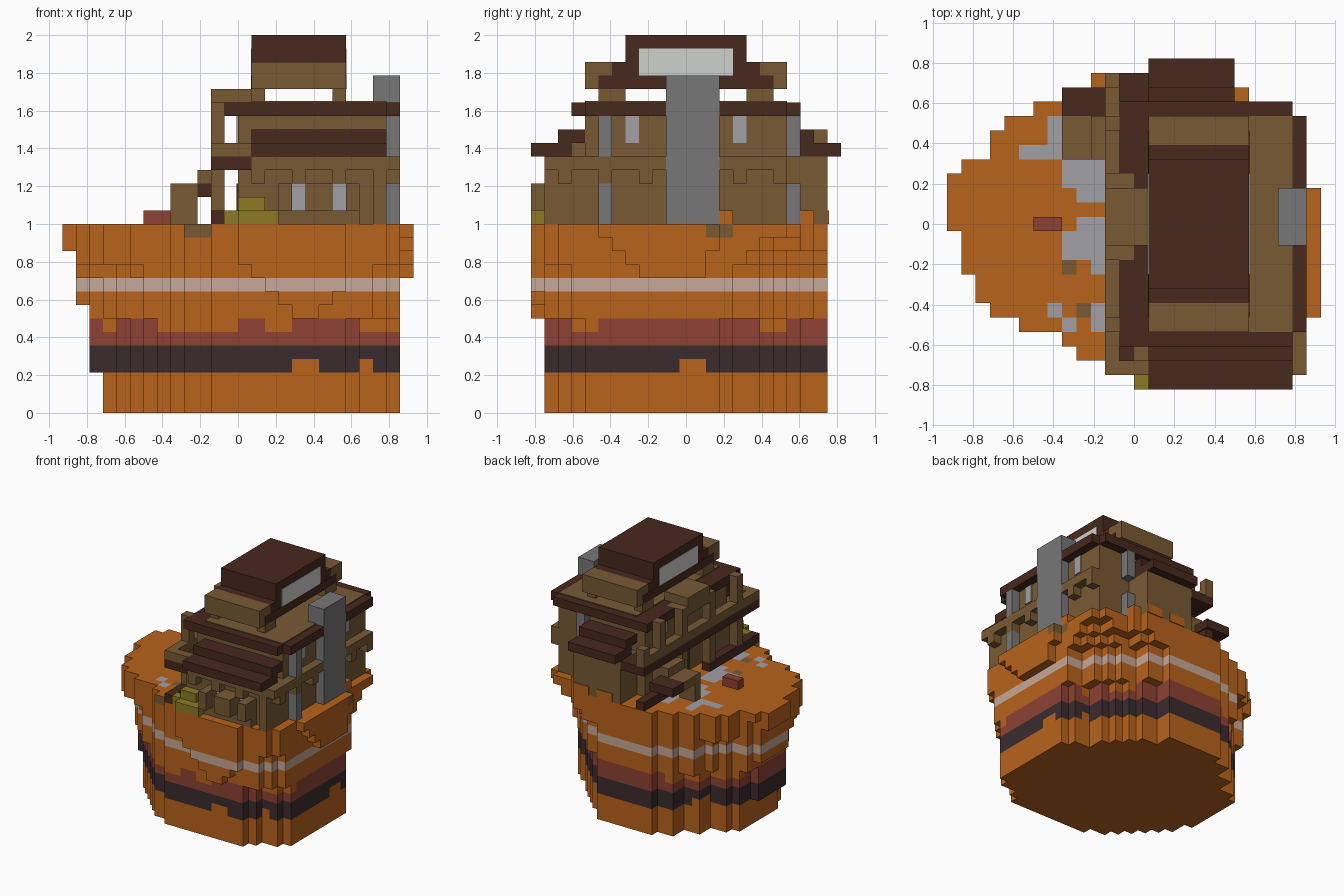
import bpy, bmesh, math

cube = bpy.data.objects.get("Cube")
if cube:
    bpy.data.objects.remove(cube, do_unlink=True)

V = 1 / 14  # size of one block


def linear(c):
    c /= 255
    return c / 12.92 if c < 0.04045 else ((c + 0.055) / 1.055) ** 2.4


def material(name, code):
    mat = bpy.data.materials.new(name)
    col = [linear(b) for b in bytes.fromhex(code)] + [1]
    mat.diffuse_color = col
    mat.use_nodes = True
    mat.node_tree.nodes["Principled BSDF"].inputs["Base Color"].default_value = col
    return mat


CLAY = material("orange clay", "b8631c")
WOOD = material("brown wood", "785a34")
DARK = material("dark wood", "48291e")
STONE = material("grey stone", "777777")
PALE = material("light grey", "a0a0a6")
SAND = material("beige band", "c6a897")
RED = material("red clay", "8e4234")
COAL = material("charcoal band", "3b2b2e")
BUSH = material("olive leaves", "8c7b25")
GLASS = material("pale panel", "cfd1cf")


def finish(bm, name, mats):
    mesh = bpy.data.meshes.new(name)
    bm.to_mesh(mesh)
    bm.free()
    for m in mats:
        mesh.materials.append(m)
    ob = bpy.data.objects.new(name, mesh)
    bpy.context.collection.objects.link(ob)


def box(name, mat, xs, ys, zs):
    """Box between block coordinates."""
    bm = bmesh.new()
    bmesh.ops.create_cube(bm, size=1)
    for v in bm.verts:
        for i, (lo, hi) in enumerate((xs, ys, zs)):
            v.co[i] = (hi if v.co[i] > 0 else lo) * V
    finish(bm, name, [mat])


# --- rock: terrace outline, trimmed by side and corner limits in lower layers
NORTH = [3, 4, 4, 6, 7, 7, 8, 8, 9, 9] + [10] * 10 + [9, 8, 8, 8, 7, 2]
SOUTH = [0, -3, -5, -6, -6, -7, -7, -7, -8, -9, -9] + [-10] * 2 + [-11] * 8 + [-10] * 3 + [-9, -6]
# layer top: west, north-east, south-west, north-west, south-east limits
LIMITS = {3: (-10, 13, -13, 14, 18), 7: (-11, 13, -13, 14, 18), 10: (-12, 14, -14, 15, 19),
          11: (-12, 14, -15, 15, 19), 12: (-12, 15, -16, 16, 20), 13: (-13, 17, -17, 16, 21)}


def noise(x, y, z):
    return math.sin(x * 12.9 + y * 78.2 + z * 37.7) * 43758.5 % 1


def solid(x, y, z):
    """Whether the rock fills a block; corners are ragged."""
    lo, hi = SOUTH[x + 13], NORTH[x + 13]
    if x == 12:
        if z < 10:
            return False
        lo, hi = lo + 13 - z, hi - (z < 12)
    if not lo <= y <= hi:
        return False
    if z == 13:
        return True
    if y == -11 and abs(x - 4.5) > z - 6.5:
        return False
    west, ne, sw, nw, se = LIMITS[min(top for top in LIMITS if top > z)]
    if z == 7:
        west += 1
    rough = noise(x, y, 0) < 0.3
    return (x >= west and x + y <= ne - rough and x + y >= sw + rough
            and y - x <= nw - rough and x - y <= se - rough)


blocks = {(x, y, z) for x in range(-13, 13) for y in range(-11, 11)
          for z in range(14) if solid(x, y, z)}

# gravel patches on the terrace: first x, last x, first y, last y
GRAVEL = [(-6, -6, 6, 7), (-8, -6, 5, 5), (-5, -5, 3, 4), (-4, -3, 2, 4), (-3, -3, 5, 7),
          (-4, -4, 0, 0), (-5, -4, -2, -1), (-3, -3, -3, 0), (-6, -6, -6, -6),
          (-5, -5, -7, -7), (-3, -3, -7, -6)]
ROCK = [CLAY, SAND, RED, COAL, PALE, WOOD]


def rock_colour(x, y, z, axis):
    n = noise(x // 2, y // 2, z)
    if z == 13:
        if axis == 2:
            if (x, y) in ((-5, -3), (-4, -6)):
                return WOOD
            gravel = any(a <= x <= b and c <= y <= d for a, b, c, d in GRAVEL)
            return PALE if gravel else CLAY
        return WOOD if x > -5 and n < 0.12 else CLAY
    if z == 9:
        return SAND
    if z == 5 or (z == 6 and n < 0.6):
        return RED
    if z == 4 or (z == 3 and n < 0.8):
        return COAL
    return CLAY


bm = bmesh.new()
for cell in sorted(blocks):
    for axis in range(3):
        for side in (0, 1):
            near = list(cell)
            near[axis] += 2 * side - 1
            if tuple(near) in blocks:
                continue
            u, w = (axis + 1) % 3, (axis + 2) % 3
            ring = [(0, 0), (1, 0), (1, 1), (0, 1)]
            verts = []
            for a, b in ring if side else ring[::-1]:
                p = [cell[0], cell[1] - 0.5, cell[2]]
                p[axis] += side
                p[u] += a
                p[w] += b
                verts.append(bm.verts.new([c * V for c in p]))
            bm.faces.new(verts).material_index = ROCK.index(rock_colour(*cell, axis))
bmesh.ops.remove_doubles(bm, verts=bm.verts, dist=V / 20)
finish(bm, "rock_base", ROCK)

# --- lower storey
box("lower_walls", WOOD, (0, 11), (-9.5, 7.5), (14, 19))
box("back_wing", WOOD, (1, 7), (7.5, 10.5), (14, 19))
box("front_beam", WOOD, (1, 12), (-10.5, -9.5), (18, 19))
for ys in ((-9.5, -1.5), (2.5, 7.5)):
    box("side_beam", WOOD, (11, 12), ys, (18, 19))
for x in (1, 4, 7, 10):
    box("front_bracket", WOOD, (x, x + 1), (-10.5, -9.5), (17, 18))
for y in (-9.5, -6.5, -3.5, 3.5, 6.5):
    box("side_bracket", WOOD, (11, 12), (y, y + 1), (17, 18))
box("front_corner_post", WOOD, (10, 11), (-10.5, -9.5), (14, 17))
# clay rising against the walls
box("clay_mound_side", CLAY, (11, 12), (2.5, 3.5), (14, 15))
box("clay_mound_corner", CLAY, (7, 8), (8.5, 9.5), (14, 15))
for x in (2, 5):
    box("clay_splash", CLAY, (x, x + 2), (10.5, 10.6), (14, 15))
# window bay with panes between posts
box("window_sill", WOOD, (3, 9), (-10.5, -9.5), (14, 15))
for x, end in ((3, 4), (5, 7), (8, 9)):
    box("window_post", WOOD, (x, end), (-11.5, -9.5), (15, 17))
for x in (4, 7):
    box("lower_window", PALE, (x, x + 1), (-9.6, -9.5), (15, 17))
# bush beside the wall
box("bush_low", BUSH, (0, 3), (-11.5, -9.5), (14, 15))
box("bush_side", BUSH, (-1, 0), (-10.5, -9.5), (14, 15))
box("bush_high", BUSH, (0, 2), (-10.5, -9.5), (15, 16))

# --- awnings over the lower storey
for name, s, end in (("front", -1, 11), ("back", 1, 7)):
    box(name + "_awning_low", DARK, (1, end), sorted((s * 8.5, s * 11.5)), (19, 20))
    box(name + "_awning_high", DARK, (1, end), sorted((s * 7.5, s * 9.5)), (20, 21))

# --- upper storey
box("upper_walls", WOOD, (0, 11), (-7.5, 7.5), (19, 22))
for y in (-4.5, 3.5):
    box("upper_side_window", PALE, (11, 11.1), (y, y + 1), (20, 22))
    box("upper_terrace_window", PALE, (-0.1, 0), (y, y + 1), (20, 22))
for x, y in ((11, -6.5), (7, 7.5)):
    for zs in ((14, 17), (19, 22)):
        box("stone_pillar", STONE, (x, x + 1), (y, y + 1), zs)
box("chimney", STONE, (11, 12), (-1.5, 2.5), (14, 23))
box("chimney_cap", STONE, (10, 12), (-1.5, 2.5), (23, 25))

# --- veranda facing the terrace
box("veranda_floor", DARK, (-2, 1), (-10.5, 10.5), (18, 19))
box("veranda_railing", WOOD, (-2, -1), (-10.5, 10.5), (19, 20))
box("veranda_end_rail", WOOD, (-1, 1), (-10.5, -9.5), (19, 20))
box("railing_knob", WOOD, (-2, -1), (9.5, 10.5), (20, 21))
for y in (-7.5, -2.5, 2.5, 6.5):
    box("veranda_post", WOOD, (-2, -1), (y, y + 1), (15, 18))
    box("veranda_upper_post", WOOD, (-2, -1), (y, y + 1), (20, 23))
for ys in ((-10.5, -1.5), (2.5, 10.5)):
    box("porch_step", DARK, (-2, -1), ys, (14, 15))
box("terrace_door", DARK, (-0.1, 0), (-0.5, 1.5), (14, 17))
box("porch_canopy", WOOD, (-2, 0), (-2.5, 3.5), (22, 23))
box("porch_canopy_top", WOOD, (-2, 1), (-1.5, 2.5), (23, 24))
# stair beside the veranda
box("stair_landing_back", DARK, (-5, -2), (7.5, 9.5), (16, 17))
box("stair_post", WOOD, (-5, -3), (4.5, 5.5), (14, 16))
box("stair_landing", WOOD, (-5, -3), (4.5, 7.5), (16, 17))
box("stair_ledge", DARK, (-3, -2), (4.5, 7.5), (16, 17))
box("stair_top", WOOD, (-3, -2), (4.5, 7.5), (17, 18))
box("terrace_seat", RED, (-7, -5), (-0.5, 0.5), (14, 15))

# --- main roof with raised lantern
box("roof_slab", DARK, (0, 11), (-8.5, 8.5), (22, 23))
for ys in ((-7.5, -1.5), (2.5, 7.5)):
    box("roof_edge_side", DARK, (11, 12), ys, (22, 23))
for ys in ((-8.5, -2.5), (3.5, 8.5)):
    box("roof_edge_terrace", DARK, (-1, 0), ys, (22, 23))
box("roof_panel", WOOD, (1, 11), (-7.5, 7.5), (23, 23.1))
for x in (1, 7):
    for y in (-6.5, 4.5):
        box("lantern_post", WOOD, (x, x + 1), (y, y + 2), (23, 24))
for s in (-1, 1):
    box("lantern_eave", WOOD, (1, 8), sorted((s * 5.5, s * 7.5)), (24, 26))
box("lantern_base", DARK, (1, 8), (-5.5, 5.5), (24, 26))
box("lantern_top", DARK, (1, 8), (-4.5, 4.5), (26, 28))
for x, s in ((1, -1), (8, 1)):
    box("lantern_trim", DARK, sorted((x, x + s * 0.03)), (-6.5, 6.5), (24, 25))
    box("lantern_panel", GLASS, sorted((x, x + s * 0.05)), (-3.5, 3.5), (25, 27))
